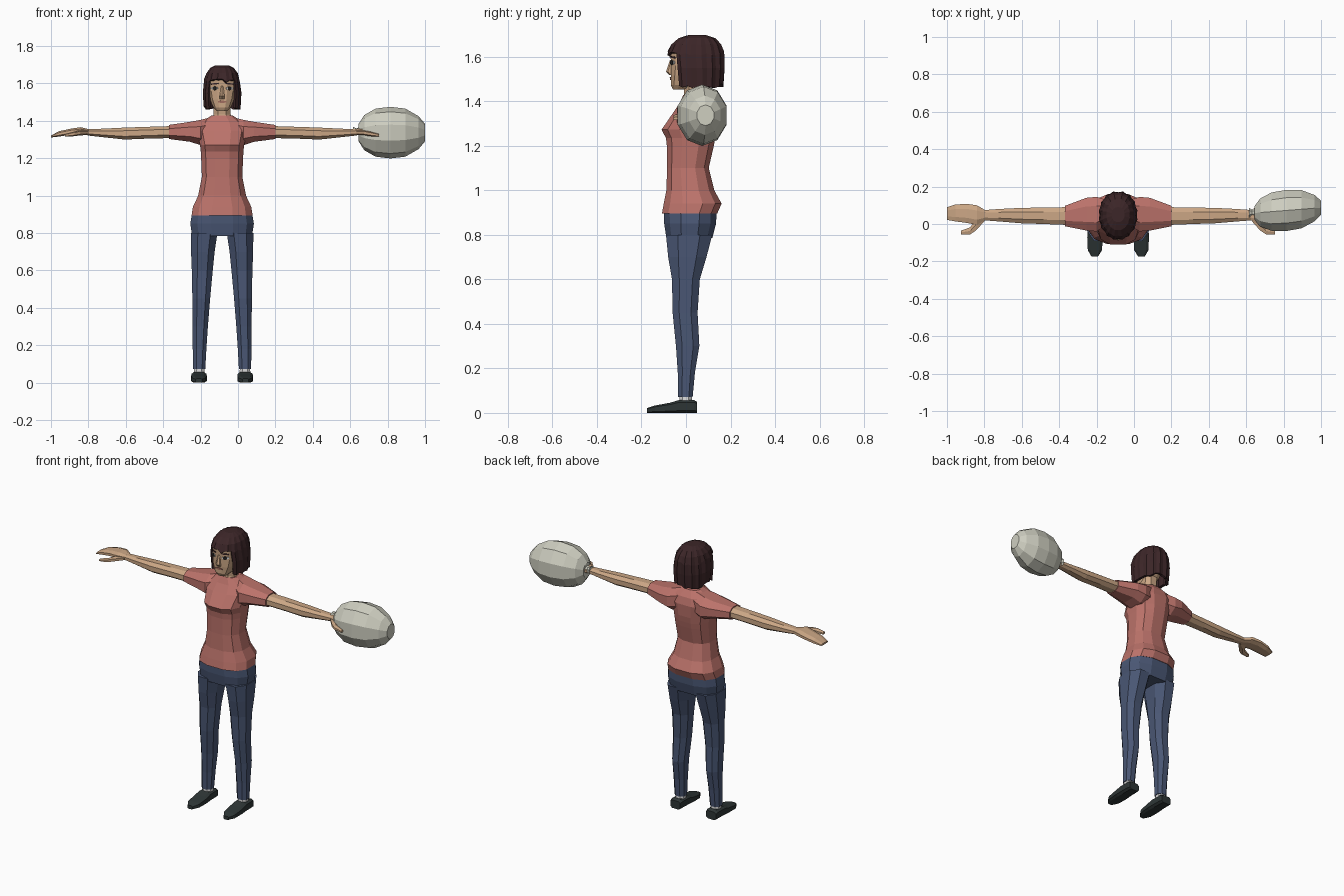
import bpy, bmesh, math, random
from mathutils import Vector
from mathutils.bvhtree import BVHTree

if "Cube" in bpy.data.objects:
    bpy.data.objects.remove(bpy.data.objects["Cube"])

random.seed(4)
CX = -0.085  # body centre line


def mat(name, r, g, b):
    m = bpy.data.materials.new(name)
    m.diffuse_color = (r, g, b, 1)
    m.use_nodes = True
    m.node_tree.nodes["Principled BSDF"].inputs["Base Color"].default_value = m.diffuse_color
    return m


SHIRT = mat("red_shirt", 0.50, 0.17, 0.145)
DENIM = mat("blue_denim", 0.068, 0.095, 0.175)
SKIN = mat("skin", 0.60, 0.385, 0.235)
HAIR = mat("brown_hair", 0.045, 0.019, 0.021)
SHOE = mat("dark_shoe", 0.027, 0.036, 0.036)
WHITE = mat("off_white", 0.62, 0.62, 0.53)
SOCK = mat("sock_white", 0.72, 0.72, 0.72)
DARK = mat("dark_eye", 0.02, 0.018, 0.018)
LIP = mat("lip", 0.36, 0.16, 0.12)


def finish(name, bm, material):
    bmesh.ops.recalc_face_normals(bm, faces=bm.faces[:])
    me = bpy.data.meshes.new(name)
    bm.to_mesh(me)
    bm.free()
    me.materials.append(material)
    ob = bpy.data.objects.new(name, me)
    bpy.context.scene.collection.objects.link(ob)
    return ob


def unit_ring(n, power):
    pts = []
    for i in range(n):
        a = 2 * math.pi * (i + 0.5) / n
        pts.append([math.copysign(abs(f) ** power, f) for f in (math.cos(a), math.sin(a))])
    mu, mv = max(p[0] for p in pts), max(p[1] for p in pts)
    return [(p[0] / mu, p[1] / mv) for p in pts]


def loft(name, rings, axis, material, n=8, power=0.85, side=1, mirror=False):
    """Rings: (position along axis, u0, u1, v0, v1), closed at both ends."""
    bm = bmesh.new()
    rows = []
    for t, u0, u1, v0, v1 in rings:
        row = []
        for u, v in unit_ring(n, power):
            a = (u0 + u1) / 2 + u * (u1 - u0) / 2
            b = (v0 + v1) / 2 + v * (v1 - v0) / 2
            x, y, z = {'x': (t, a, b), 'y': (a, t, b), 'z': (a, b, t)}[axis]
            if mirror:
                x = CX + side * x
            row.append(bm.verts.new((x, y, z)))
        rows.append(row)
    for r0, r1 in zip(rows, rows[1:]):
        for i in range(n):
            j = (i + 1) % n
            bm.faces.new((r0[i], r0[j], r1[j], r1[i]))
    bm.faces.new(rows[0])
    bm.faces.new(rows[-1])
    return finish(name, bm, material)


def body(name, rings, material, **kw):
    """Upright centred part from (z, half width, front y, back y)."""
    return loft(name, [(z, CX - w, CX + w, a, b) for z, w, a, b in rings], 'z', material, **kw)


# Shirt, hips, neck and head
body("shirt", [(0.895, .163, -.108, .14), (0.94, .156, -.10, .16), (1.0, .128, -.088, .127),
               (1.10, .108, -.085, .102), (1.20, .112, -.086, .125), (1.235, .114, -.09, .132),
               (1.272, .118, -.11, .138), (1.345, .135, -.06, .142), (1.39, .115, -.03, .13),
               (1.428, .058, -.012, .10)], SHIRT, n=12, power=.8)
body("hips", [(0.785, .160, -.088, .118), (0.85, .170, -.098, .135), (0.91, .160, -.10, .138)],
     DENIM, n=12, power=.8)
body("neck", [(1.40, .055, -.015, .09), (1.435, .046, -.008, .08), (1.50, .045, -.015, .085)], SKIN)
head = body("head", [(1.452, .028, -.058, .0), (1.472, .047, -.068, .05), (1.515, .066, -.068, .09),
                     (1.56, .075, -.067, .12), (1.62, .076, -.07, .13), (1.665, .05, -.045, .11)],
            SKIN, n=12, power=.8)
body("nose", [(1.518, .013, -.076, -.05), (1.532, .013, -.09, -.05), (1.585, .006, -.072, -.05)],
     SKIN, n=6)

# Limbs, mirrored about the body centre
for s, tag in ((-1, "right"), (1, "left")):
    kw = dict(side=s, mirror=True)
    loft(tag + "_sleeve", [(.05, .0, .125, 1.28, 1.422), (.115, -.04, .145, 1.27, 1.405),
                           (.17, -.035, .14, 1.288, 1.395), (.285, -.012, .097, 1.303, 1.378)],
         'x', SHIRT, **kw)
    loft(tag + "_arm", [(.27, -.005, .09, 1.308, 1.372), (.40, .0, .088, 1.305, 1.368),
                        (.52, .004, .086, 1.30, 1.364), (.64, .014, .08, 1.313, 1.358),
                        (.72, .02, .074, 1.322, 1.355)], 'x', SKIN, **kw)
    loft(tag + "_hand", [(.71, .02, .074, 1.323, 1.355), (.755, -.005, .10, 1.328, 1.366),
                         (.81, .006, .108, 1.326, 1.358), (.87, .014, .104, 1.316, 1.345),
                         (.915, .022, .09, 1.311, 1.322)], 'x', SKIN, **kw)
    loft(tag + "_thumb", [(.715, .015, .05, 1.325, 1.35), (.76, -.035, .03, 1.322, 1.35),
                          (.79, -.055, -.018, 1.318, 1.343), (.84, -.056, -.035, 1.315, 1.33)],
         'x', SKIN, n=6, **kw)
    loft(tag + "_trouser_leg", [(.072, .09, .155, -.035, .03), (.18, .084, .157, -.037, .04),
                                (.30, .076, .158, -.045, .06), (.45, .064, .159, -.06, .052),
                                (.60, .05, .162, -.063, .062), (.70, .04, .166, -.08, .092),
                                (.80, .025, .167, -.09, .118)], 'z', DENIM, **kw)
    loft(tag + "_sock", [(.045, .093, .151, -.03, .028), (.078, .095, .15, -.03, .026)],
         'z', SOCK, **kw)
    loft(tag + "_shoe", [(.05, .09, .158, 0, .05), (.035, .086, .162, 0, .058),
                         (-.03, .084, .163, 0, .058), (-.07, .082, .165, 0, .046),
                         (-.14, .086, .162, 0, .033), (-.175, .108, .142, 0, .022)],
         'y', SHOE, power=.5, **kw)

# Bobbed hair: a ridged shell whose front columns stop at the fringe
levels = [(1.697, .035, .01, .09), (1.683, .064, -.035, .135), (1.655, .085, -.068, .16),
          (1.615, .097, -.086, .174), (1.55, .105, -.08, .176), (1.468, .10, -.07, .17)]
N = 32
bm = bmesh.new()
drop = [random.uniform(-.010, .012) for _ in range(N)]
rows = []
for k, (z, w, y0, y1) in enumerate(levels):
    row = []
    for i in range(N):
        a = 2 * math.pi * i / N
        f = 1 if (i % 2 or k == 0) else .95
        zz = z + (drop[i] if k in (3, 5) else 0)
        row.append(bm.verts.new((CX + f * w * math.copysign(abs(math.cos(a)) ** .85, math.cos(a)),
                                 (y0 + y1) / 2 + f * math.sin(a) * (y1 - y0) / 2, zz)))
    rows.append(row)
bm.faces.new(rows[0])
for k in range(len(rows) - 1):
    for i in range(N):
        j = (i + 1) % N
        if k >= 3 and math.sin(2 * math.pi * (i + .5) / N) < -.66:
            continue  # open face
        bm.faces.new((rows[k][i], rows[k][j], rows[k + 1][j], rows[k + 1][i]))
bmesh.ops.delete(bm, geom=[v for v in bm.verts if not v.link_faces], context='VERTS')
hair = finish("hair", bm, HAIR)
shell = hair.modifiers.new("thickness", 'SOLIDIFY')
shell.thickness = .018
shell.offset = -1

# Painted face details, projected on to the head
bm = bmesh.new()
bm.from_mesh(head.data)
tree = BVHTree.FromBMesh(bm)
bm.free()


def plate(name, dx, z, w, h, material, n=4, tilt=0, lift=.003):
    b = bmesh.new()
    vs = []
    for i in range(n):
        a = 2 * math.pi * (i + .5) / n
        k = math.cos(math.pi / n)
        u, v = math.cos(a) / k * w / 2, math.sin(a) / k * h / 2
        x, zz = CX + dx + u, z + v + tilt * u
        hit = tree.ray_cast(Vector((x, -1, zz)), Vector((0, 1, 0)))[0]
        vs.append(b.verts.new((x, (hit.y if hit else -.05) - lift, zz)))
    b.faces.new(vs)
    if sum((v.co.y for v in vs)) and b.faces[:]:
        b.normal_update()
    ob = finish(name, b, material)
    m = ob.modifiers.new("thickness", 'SOLIDIFY')
    m.thickness = .005
    m.offset = 0


for s, tag in ((-1, "right"), (1, "left")):
    plate(tag + "_eye_white", s * .04, 1.574, .034, .016, SOCK, 6)
    plate(tag + "_iris", s * .04, 1.574, .019, .019, DARK, 6, lift=.005)
    plate(tag + "_eyebrow", s * .04, 1.598, .038, .007, HAIR, tilt=-s * .1)
plate("mouth", 0, 1.502, .046, .012, LIP, 6)

# Faceted balloon on its short neck
prof = [(.645, .34), (.675, .68), (.735, .93), (.815, 1), (.895, .93), (.965, .64), (1.0, .34)]
balloon = []
for x, r in prof:
    cy = .073 + (x - .82) * .08
    balloon.append((x, cy - r * .11, cy + r * .11, 1.337 - r * .138, 1.337 + r * .138))
loft("balloon", balloon, 'x', WHITE, n=10, power=1)
loft("balloon_neck", [(.615, .035, .085, 1.322, 1.368), (.632, .045, .077, 1.33, 1.36),
                      (.66, .035, .088, 1.315, 1.37)], 'x', WHITE, n=8)
